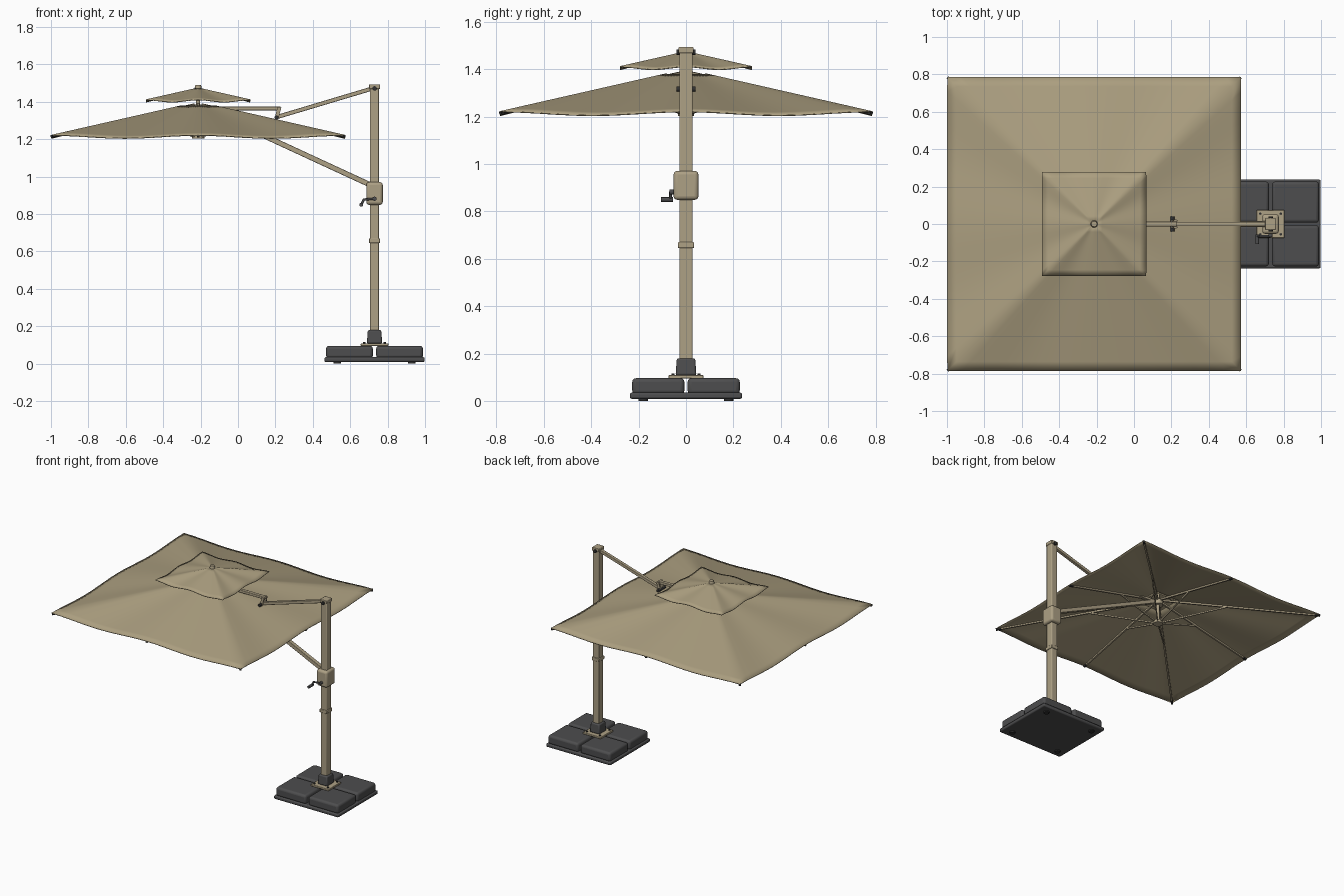
import bpy, bmesh, math
from mathutils import Vector

if "Cube" in bpy.data.objects:
    bpy.data.objects.remove(bpy.data.objects["Cube"])


def material(name, rgb):
    m = bpy.data.materials.new(name)
    m.use_nodes = True
    m.diffuse_color = (*rgb, 1)
    bsdf = m.node_tree.nodes["Principled BSDF"]
    bsdf.inputs["Base Color"].default_value = (*rgb, 1)
    bsdf.inputs["Roughness"].default_value = 0.8
    return m


FABRIC = material("tan fabric", (0.41, 0.345, 0.215))
METAL = material("tan metal", (0.42, 0.355, 0.235))
GREY = material("dark grey plastic", (0.075, 0.075, 0.077))
BLACK = material("black hardware", (0.03, 0.03, 0.03))

CX = -0.213   # canopy centre
PX = 0.73     # mast centre


def finish(name, bm, mat, bevel=0, segments=2):
    bmesh.ops.recalc_face_normals(bm, faces=bm.faces)
    me = bpy.data.meshes.new(name)
    bm.to_mesh(me)
    bm.free()
    me.materials.append(mat)
    ob = bpy.data.objects.new(name, me)
    bpy.context.collection.objects.link(ob)
    if bevel:
        mod = ob.modifiers.new("bevel", "BEVEL")
        mod.width, mod.segments = bevel, segments
    bpy.ops.object.select_all(action="DESELECT")
    ob.select_set(True)
    bpy.context.view_layer.objects.active = ob
    bpy.ops.object.shade_smooth_by_angle(angle=math.radians(35))
    return ob


def box(name, center, size, mat, bevel=0, taper=1, segments=2):
    bm = bmesh.new()
    bmesh.ops.create_cube(bm, size=1)
    for v in bm.verts:
        k = taper if v.co.z > 0 else 1
        v.co = Vector((v.co.x * size[0] * k, v.co.y * size[1] * k, v.co.z * size[2])) + Vector(center)
    return finish(name, bm, mat, bevel, segments)


def align(bm, p, q):
    d = q - p
    rot = d.to_track_quat("Z", "Y")
    for v in bm.verts:
        v.co = rot @ v.co + (p + q) / 2


def beam(name, p, q, width, height, mat=METAL, bevel=0):
    p, q = Vector(p), Vector(q)
    bm = bmesh.new()
    bmesh.ops.create_cube(bm, size=1)
    d = (q - p).normalized()
    side = d.cross(Vector((0, 0, 1))).normalized()
    up = side.cross(d)
    for v in bm.verts:
        c = v.co.copy()
        v.co = (p + q) / 2 + side * c.x * width + up * c.y * height + d * c.z * (q - p).length
    return finish(name, bm, mat, bevel)


def rod(name, p, q, r, mat, r2=None, sides=20):
    p, q = Vector(p), Vector(q)
    bm = bmesh.new()
    bmesh.ops.create_cone(bm, cap_ends=True, segments=sides, radius1=r,
                          radius2=r if r2 is None else r2, depth=(q - p).length)
    align(bm, p, q)
    return finish(name, bm, mat)


def canopy(name, half, s0, z0, z1, sag, rings=14, n=20):
    """Square tent sheet: straight along eight ribs, sagging between them."""
    bm = bmesh.new()
    corners = [Vector((-1, -1)), Vector((1, -1)), Vector((1, 1)), Vector((-1, 1))]
    loops = []
    for i in range(rings + 1):
        s = s0 + (1 - s0) * i / rings
        loop = []
        for k in range(4):
            for j in range(n):
                p = corners[k].lerp(corners[(k + 1) % 4], j / n)
                t = min(abs(p.x), abs(p.y))
                z = z0 + (z1 - z0) * (s - s0) / (1 - s0) - sag * s * math.sin(math.pi * t) ** 2
                loop.append(bm.verts.new((CX + p.x * s * half, p.y * s * half, z)))
        loops.append(loop)
    for a, b in zip(loops, loops[1:]):
        for j in range(4 * n):
            k = (j + 1) % (4 * n)
            bm.faces.new((a[j], a[k], b[k], b[j]))
    ob = finish(name, bm, FABRIC)
    mod = ob.modifiers.new("thickness", "SOLIDIFY")
    mod.thickness, mod.offset = 0.005, 0
    return ob


# Canopy sheets
HALF, S0, ZT, ZE = 0.785, 0.115, 1.379, 1.221
canopy("main_canopy", HALF, S0, ZT, ZE, 0.016)
canopy("vent_canopy", 0.278, 0.03, 1.472, 1.411, 0.012, rings=8)

# Ribs, rib tips and struts
for dx in (-1, 0, 1):
    for dy in (-1, 0, 1):
        if not (dx or dy):
            continue

        def at(s, drop):
            z = ZT + (ZE - ZT) * (s - S0) / (1 - S0) - drop
            return (CX + dx * s * HALF, dy * s * HALF, z)
        beam("canopy_rib", at(0.03, 0.01), at(0.99, 0.007), 0.012, 0.012)
        beam("rib_tip", at(0.965, 0.007), at(0.998, 0.006), 0.014, 0.014, BLACK)
        beam("canopy_strut", (CX + dx * 0.02, dy * 0.02, 1.215), at(0.42, 0.012), 0.008, 0.01)
        beam("vent_rib", (CX, 0, 1.462), (CX + dx * 0.27, dy * 0.27, 1.407), 0.006, 0.006)

# Central hub
rod("hub_post", (CX, 0, 1.205), (CX, 0, 1.475), 0.011, METAL)
rod("upper_hub", (CX, 0, 1.35), (CX, 0, 1.385), 0.035, METAL)
rod("lower_hub", (CX, 0, 1.203), (CX, 0, 1.225), 0.033, METAL)
rod("finial", (CX, 0, 1.468), (CX, 0, 1.491), 0.02, METAL, 0.015)

# Mast
box("mast", (PX, 0, 0.79), (0.05, 0.056, 1.38), METAL, 0.005)
box("mast_cap", (PX, 0, 1.481), (0.058, 0.064, 0.026), METAL, 0.004)
box("mast_collar", (PX, 0, 0.658), (0.06, 0.068, 0.025), METAL, 0.004)
rod("mast_pivot", (PX, -0.04, 1.472), (PX, 0.04, 1.472), 0.012, BLACK)

# Crank housing and handle
box("crank_housing", (PX, 0, 0.91), (0.088, 0.105, 0.122), METAL, 0.016, segments=4)
rod("crank_axle", (PX, -0.05, 0.882), (PX, -0.07, 0.882), 0.011, GREY)
rod("crank_arm", (PX, -0.065, 0.882), (0.672, -0.065, 0.878), 0.006, GREY)
rod("crank_elbow", (0.674, -0.065, 0.88), (0.659, -0.065, 0.85), 0.006, GREY)
rod("crank_grip", (0.659, -0.055, 0.85), (0.659, -0.106, 0.85), 0.01, GREY)

# Cantilever arms and linkage
beam("lower_arm", (PX - 0.02, 0, 0.955), (CX + 0.02, 0, 1.372), 0.03, 0.028, bevel=0.003)
beam("upper_arm", (PX, 0, 1.475), (0.205, 0, 1.318), 0.024, 0.022, bevel=0.003)
beam("canopy_rail", (CX, 0, 1.365), (0.228, 0, 1.365), 0.026, 0.02, bevel=0.003)
for side in (-1, 1):
    y = side * 0.018
    beam("link_plate", (0.222, y, 1.372), (0.206, y, 1.312), 0.008, 0.02)
rod("link_pin", (0.206, -0.041, 1.316), (0.206, 0.041, 1.316), 0.011, BLACK)
rod("link_upper_pin", (0.22, -0.024, 1.364), (0.22, 0.024, 1.364), 0.008, METAL)

# Weighted base
box("base_tray", (PX, 0, 0.022), (0.536, 0.474, 0.026), GREY, 0.008)
for sx in (-1, 1):
    for sy in (-1, 1):
        box("base_weight", (PX + sx * 0.134, sy * 0.117, 0.062), (0.25, 0.22, 0.068),
            GREY, 0.016, segments=3)
        rod("base_foot", (PX + sx * 0.2, sy * 0.18, 0), (PX + sx * 0.2, sy * 0.18, 0.015), 0.02, BLACK)
        rod("flange_bolt", (PX + sx * 0.055, sy * 0.055, 0.105), (PX + sx * 0.055, sy * 0.055, 0.116),
            0.007, BLACK, sides=6)
box("mast_flange", (PX, 0, 0.102), (0.148, 0.148, 0.014), METAL, 0.003)
box("mast_socket", (PX, 0, 0.144), (0.082, 0.088, 0.072), GREY, 0.008, taper=0.88)
